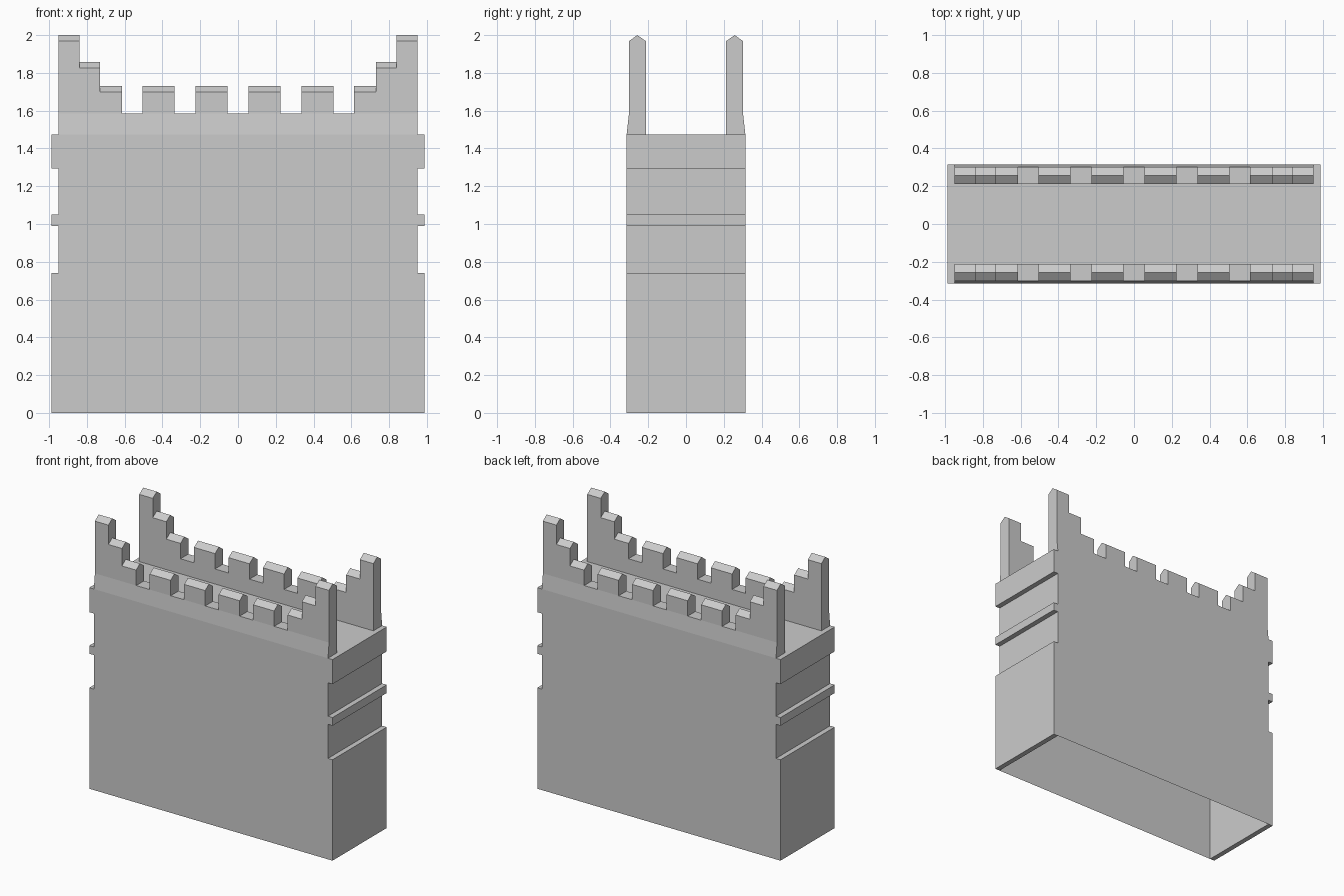
import bpy, bmesh
from mathutils import Vector

if "Cube" in bpy.data.objects:
    bpy.data.objects.remove(bpy.data.objects["Cube"])

X_CORE, X_BAND = 0.95, 0.987
Y_OUT, Y_FACE, Y_PEAK, Y_IN = 0.314, 0.302, 0.258, 0.212
Z_DECK, Z_SILL, CAP = 1.475, 1.585, 0.032


def face(bm, pts, outward):
    """Add a face wound so that its normal follows the outward hint."""
    f = bm.faces.new([bm.verts.new(p) for p in pts])
    f.normal_update()
    if f.normal.dot(Vector(outward)) < 0:
        f.normal_flip()


def finish(bm, name):
    bmesh.ops.remove_doubles(bm, verts=bm.verts, dist=1e-4)
    mesh = bpy.data.meshes.new(name)
    bm.to_mesh(mesh)
    bm.free()
    obj = bpy.data.objects.new(name, mesh)
    bpy.context.collection.objects.link(obj)


# Hollow wall body, open underneath, with the walkway deck on top
bm = bmesh.new()
for s in (-1, 1):
    face(bm, [(-X_CORE, s*Y_OUT, 0), (X_CORE, s*Y_OUT, 0),
              (X_CORE, s*Y_OUT, Z_DECK), (-X_CORE, s*Y_OUT, Z_DECK)], (0, s, 0))
    face(bm, [(s*X_CORE, -Y_OUT, 0), (s*X_CORE, Y_OUT, 0),
              (s*X_CORE, Y_OUT, Z_DECK), (s*X_CORE, -Y_OUT, Z_DECK)], (s, 0, 0))
face(bm, [(-X_CORE, -Y_IN, Z_DECK), (X_CORE, -Y_IN, Z_DECK),
          (X_CORE, Y_IN, Z_DECK), (-X_CORE, Y_IN, Z_DECK)], (0, 0, 1))
finish(bm, "wall_body")

# Raised bands on both ends
for name, z0, z1 in (("lower_band", 0, 0.74), ("middle_band", 0.99, 1.05),
                     ("upper_band", 1.295, Z_DECK)):
    bm = bmesh.new()
    for s in (-1, 1):
        a, b = s*X_CORE, s*X_BAND
        face(bm, [(b, -Y_OUT, z0), (b, Y_OUT, z0), (b, Y_OUT, z1), (b, -Y_OUT, z1)], (s, 0, 0))
        for z, n in ((z0, -1), (z1, 1)):
            face(bm, [(a, -Y_OUT, z), (b, -Y_OUT, z), (b, Y_OUT, z), (a, Y_OUT, z)], (0, 0, n))
        for t in (-1, 1):
            y = t*Y_OUT
            face(bm, [(a, y, z0), (b, y, z0), (b, y, z1), (a, y, z1)], (0, t, 0))
    finish(bm, name)

# Parapet columns: (right edge, top height), 0 means an open gap
half = [(0.055, 0), (0.225, 1.73), (0.335, 0), (0.505, 1.73), (0.615, 0),
        (0.73, 1.73), (0.84, 1.858), (X_CORE, 2.0)]
columns, x = [], 0.055
for edge, h in half[1:]:
    columns.append((x, edge, h))
    x = edge
columns = [(-b, -a, h) for a, b, h in reversed(columns)] + [(-0.055, 0.055, 0)] + columns


def top_line(h):
    """Outer-to-inner (y, z) outline of a column top."""
    if not h:
        return [(Y_FACE, Z_SILL), (Y_IN, Z_SILL)]
    return [(Y_FACE, h - CAP), (Y_PEAK, h), (Y_IN, h - CAP)]


END = [(Y_FACE, Z_SILL), (Y_OUT, Z_DECK), (Y_IN, Z_DECK)]


def parapet(name, s):
    bm = bmesh.new()
    # sloped foot on the outside, full length
    face(bm, [(-X_CORE, s*Y_OUT, Z_DECK), (X_CORE, s*Y_OUT, Z_DECK),
              (X_CORE, s*Y_FACE, Z_SILL), (-X_CORE, s*Y_FACE, Z_SILL)], (0, s, 0.1))
    # outer face, ridge cap and inner face of each column
    for a, b, h in columns:
        line = top_line(h)
        if h:
            line = [(Y_FACE, Z_SILL)] + line
        line = line + [(Y_IN, Z_DECK)]
        for (y0, z0), (y1, z1) in zip(line, line[1:]):
            face(bm, [(a, s*y0, z0), (b, s*y0, z0), (b, s*y1, z1), (a, s*y1, z1)],
                 (0, s*(z1 - z0), y0 - y1))
    # step faces between neighbouring columns and at both ends
    lines = [(0, END)] + [(h or Z_SILL, top_line(h)) for _, _, h in columns] + [(0, END)]
    edges = [columns[0][0]] + [c[1] for c in columns]
    for xe, (hl, left), (hr, right) in zip(edges, lines, lines[1:]):
        low, high = (left, right) if hl < hr else (right, left)
        face(bm, [(xe, s*y, z) for y, z in low + high[::-1]],
             (1 if hl > hr else -1, 0, 0))
    finish(bm, name)


parapet("front_parapet", -1)
parapet("back_parapet", 1)
